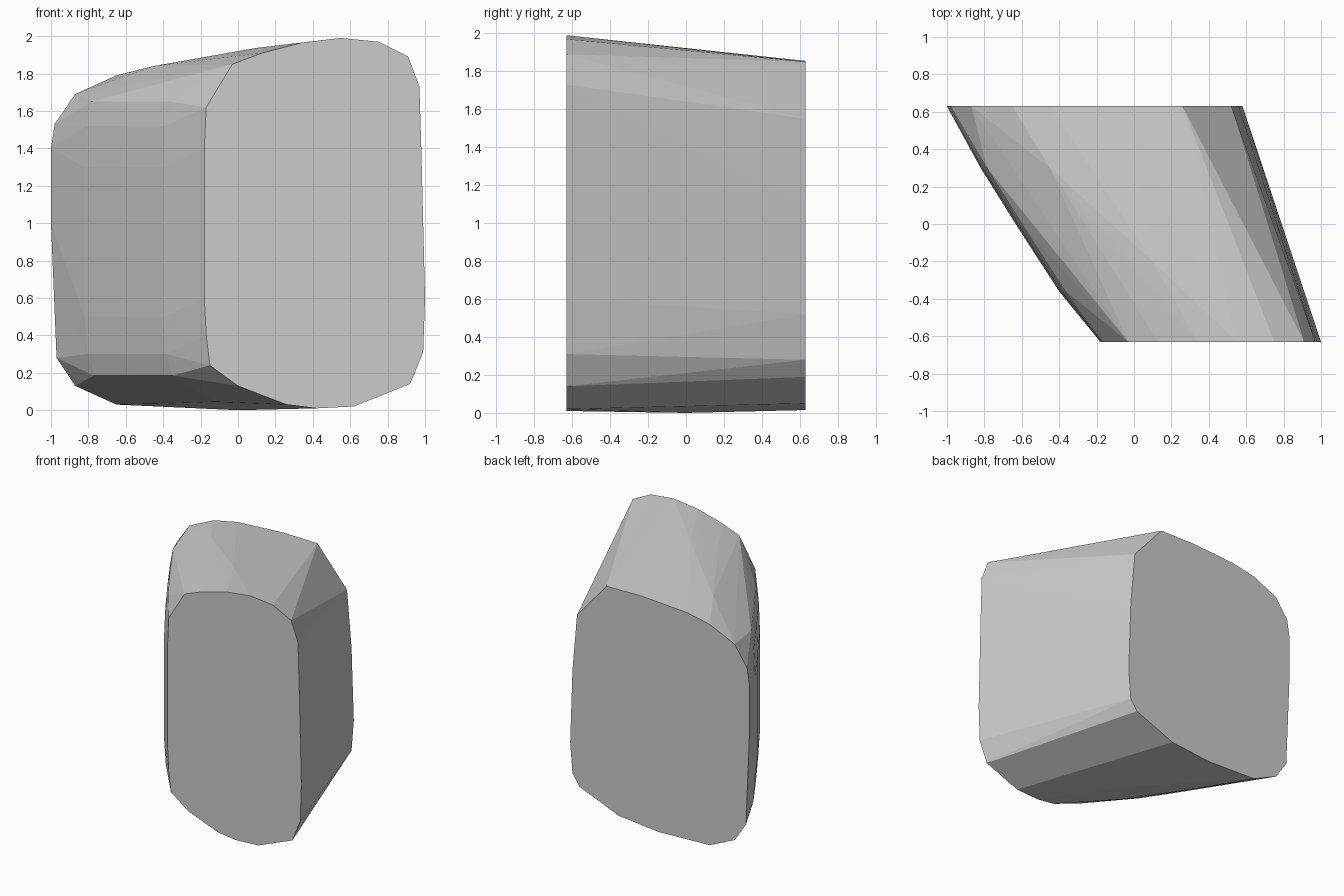
import bpy, bmesh, math

HALF_DEPTH = 0.63

# Outlines (x, z) of the two flat end faces
front = [(-0.18, 1.40), (-0.17, 1.62), (-0.03, 1.85), (0.13, 1.91), (0.34, 1.965),
         (0.55, 1.99), (0.75, 1.97), (0.91, 1.89), (0.97, 1.73), (0.98, 1.40),
         (1.00, 0.60), (0.99, 0.31), (0.92, 0.14), (0.62, 0.02), (0.42, 0.01),
         (0.26, 0.03), (0.00, 0.13), (-0.15, 0.24), (-0.17, 0.40), (-0.18, 0.60)]
back = [(-1.00, 1.40), (-0.98, 1.53), (-0.87, 1.69), (-0.65, 1.79), (-0.45, 1.83),
        (-0.05, 1.855), (0.26, 1.85), (0.52, 1.55), (0.56, 1.10), (0.58, 0.52),
        (0.56, 0.28), (0.50, 0.19), (0.15, 0.05), (-0.20, 0.015), (-0.65, 0.03),
        (-0.87, 0.13), (-0.97, 0.28), (-1.00, 1.00)]

# Slight outward bulge of the left side: (x, y) of its vertical ribs
ribs = [(-0.82, 0.30), (-0.62, -0.02), (-0.40, -0.36)]
rib_profile = [(0.0, 1.30), (0.01, 1.52), (0.035, 1.65),
               (0.0, 0.50), (0.015, 0.30), (0.05, 0.185)]

points = [(x, -HALF_DEPTH, z) for x, z in front]
points += [(x, HALF_DEPTH, z) for x, z in back]
points += [(x + dx, y, z) for x, y in ribs for dx, z in rib_profile]
# Crown and underside bulge
points += [(-0.45, 0.30, 1.84), (-0.20, -0.05, 1.875), (0.10, -0.20, 1.937),
           (0.0, 0.0, 0.0), (-0.40, 0.20, 0.035), (-0.12, -0.25, 0.045)]

# Stone block: convex skin over the points, flat ends merged
bm = bmesh.new()
for p in points:
    bm.verts.new(p)
bmesh.ops.convex_hull(bm, input=bm.verts[:])
loose = [v for v in bm.verts if not v.link_faces]
bmesh.ops.delete(bm, geom=loose, context='VERTS')
bmesh.ops.dissolve_limit(bm, angle_limit=math.radians(0.5),
                         verts=bm.verts[:], edges=bm.edges[:])
bmesh.ops.recalc_face_normals(bm, faces=bm.faces[:])

mesh = bpy.data.meshes.new("stone_block")
bm.to_mesh(mesh)
bm.free()
block = bpy.data.objects.new("stone_block", mesh)
bpy.context.collection.objects.link(block)
